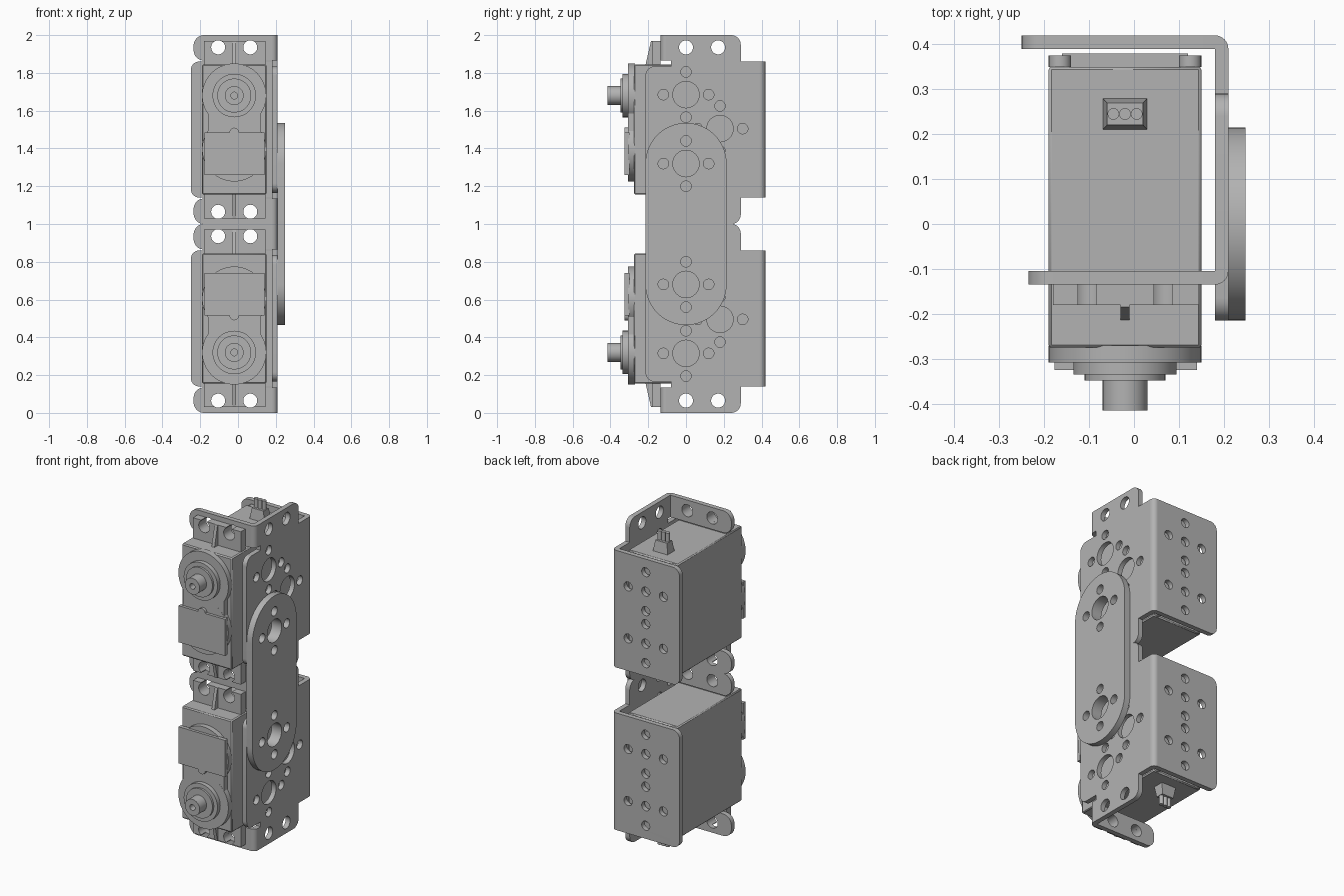
import bpy, bmesh
from math import sin, cos, pi, radians
from mathutils import Matrix, Vector

cube = bpy.data.objects.get("Cube")
if cube:
    bpy.data.objects.remove(cube, do_unlink=True)

grey = bpy.data.materials.new("grey metal")
grey.use_nodes = True
GREY = (0.45, 0.45, 0.45, 1)
grey.diffuse_color = GREY
grey.node_tree.nodes["Principled BSDF"].inputs["Base Color"].default_value = GREY

parts = []
# Each frame maps a flat (u, v) outline and its extrusion to world axes
FRAMES = {"x": ((0, 1, 0), (0, 0, 1), (1, 0, 0)),
          "y": ((1, 0, 0), (0, 0, 1), (0, -1, 0)),
          "z": ((1, 0, 0), (0, 1, 0), (0, 0, 1))}


def add_object(name, mesh):
    mesh.name = name
    mesh.materials.clear()
    mesh.materials.append(grey)
    ob = bpy.data.objects.new(name, mesh)
    bpy.context.collection.objects.link(ob)
    parts.append(ob)
    return ob


def circle(u, v, r, n=32):
    return [(u + r * cos(2 * pi * i / n), v + r * sin(2 * pi * i / n)) for i in range(n)]


def rect(u0, u1, v0, v1):
    return [(u0, v0), (u1, v0), (u1, v1), (u0, v1)]


def fillet(corners, n=8):
    """Round the right-angled corners of (u, v, radius) points."""
    out = []
    for i, (u, v, r) in enumerate(corners):
        p = Vector((u, v))
        if not r:
            out.append((u, v))
            continue
        a = (Vector(corners[i - 1][:2]) - p).normalized()
        b = (Vector(corners[(i + 1) % len(corners)][:2]) - p).normalized()
        for k in range(n + 1):
            t = pi / 2 * k / n
            q = p + (a + b) * r - (a * sin(t) + b * cos(t)) * r
            out.append((q.x, q.y))
    return out


def prism(name, axis, lo, hi, outline, holes=()):
    """Extrude an outline with holes between two positions on an axis."""
    cu = bpy.data.curves.new(name, "CURVE")
    cu.dimensions = "2D"
    cu.fill_mode = "BOTH"
    cu.extrude = (hi - lo) / 2
    for loop in [outline, *holes]:
        sp = cu.splines.new("POLY")
        sp.points.add(len(loop) - 1)
        for pt, (u, v) in zip(sp.points, loop):
            pt.co = (u, v, 0, 1)
        sp.use_cyclic_u = True
    tmp = bpy.data.objects.new("temp", cu)
    bpy.context.collection.objects.link(tmp)
    dg = bpy.context.evaluated_depsgraph_get()
    mesh = bpy.data.meshes.new_from_object(tmp.evaluated_get(dg))
    bpy.data.objects.remove(tmp, do_unlink=True)
    bpy.data.curves.remove(cu)
    turn = Matrix(FRAMES[axis]).transposed().to_4x4()
    shift = Vector(["xyz".index(axis) == i for i in range(3)]) * (lo + hi) / 2
    mesh.transform(Matrix.Translation(shift) @ turn)
    bm = bmesh.new()
    bm.from_mesh(mesh)
    bmesh.ops.remove_doubles(bm, verts=bm.verts, dist=1e-5)
    bmesh.ops.recalc_face_normals(bm, faces=bm.faces)
    bm.to_mesh(mesh)
    bm.free()
    return add_object(name, mesh)


def mirror(ob, height, name):
    """Copy a part reflected about a horizontal plane."""
    mesh = ob.data.copy()
    mesh.transform(Matrix.Translation((0, 0, 2 * height)) @ Matrix.Scale(-1, 4, (0, 0, 1)))
    mesh.flip_normals()
    new = add_object(name, mesh)
    for mod in ob.modifiers:
        new.modifiers.new(mod.name, mod.type).width = mod.width
    return new


def ring(u, v, centre_r):
    """A centre hole with four small holes around it."""
    return [circle(u, v, centre_r)] + [
        circle(u + 0.12 * a, v + 0.12 * b, 0.028, 20)
        for a, b in ((1, 0), (-1, 0), (0, 1), (0, -1))]


MID = 1.5      # middle height of the upper unit
CX = -0.02     # servo centre line
SHAFT = 1.68   # output shaft height
EAR_X = (0.065, -0.105)
EAR_Z = 1.935

# Bracket side plate
upper = [(0.39, 1.86, 0), (0.29, 1.86, 0), (0.29, 2, 0.05), (-0.105, 2, 0),
         (-0.105, 1.865, 0), (-0.08, 1.865, 0), (-0.08, 1.835, 0), (-0.215, 1.835, 0.05)]
lower = [(y, 2 * MID - z, r) for y, z, r in reversed(upper)]
holes = ring(0, 1.685, 0.07) + ring(0, 1.32, 0.07) + ring(0.18, 1.505, 0.07)
holes += [circle(y, z, 0.037) for y in (0, 0.17) for z in (EAR_Z, 2 * MID - EAR_Z)]
prism("bracket_side", "x", 0.18, 0.21, fillet(upper + lower), holes)

# Bracket back plate and its bend
prism("bracket_back", "y", 0.39, 0.42,
      fillet([(-0.25, 1.14, 0.045), (0.18, 1.14, 0), (0.18, 1.86, 0), (-0.25, 1.86, 0.045)]),
      ring(CX, 1.66, 0.028) + ring(CX, 1.34, 0.028))
bend = [(0.18 + 0.03 * sin(t * pi / 16), 0.03 * cos(t * pi / 16)) for t in range(9)]
prism("back_bend", "z", 1.14, 1.86, [(0.18, 0.39)] + [(x, 0.39 + y) for x, y in bend])

# Bracket front tabs, servo ears and ribs, repeated at the lower end
tab = prism("front_tab", "y", -0.135, -0.105,
            fillet([(-0.235, 1.865, 0.055), (0.18, 1.865, 0), (0.18, 2, 0), (-0.235, 2, 0.055)]),
            [circle(x, EAR_Z, 0.037) for x in EAR_X])
tab_bend = prism("tab_bend", "z", 1.865, 2, [(0.18, -0.105)] + [(x, -0.105 - y) for x, y in bend])

ear_top = 1.97
outline = [(-0.18, 1.84), (0.145, 1.84), (0.145, ear_top)]
for x in EAR_X:
    outline.append((x + 0.02, ear_top))
    for k in range(25):
        a = radians(57 - k * 294 / 24)
        outline.append((x + 0.037 * cos(a), EAR_Z + 0.037 * sin(a)))
    outline.append((x - 0.02, ear_top))
outline.append((-0.18, ear_top))
ear = prism("servo_ear", "y", -0.18, -0.135, outline)
rib = prism("ear_rib", "x", CX - 0.01, CX + 0.01,
            [(-0.17, 1.84), (-0.17, ear_top), (-0.185, ear_top), (-0.215, 1.84)])
for ob in (tab, tab_bend, ear, rib):
    mirror(ob, MID, "inner_" + ob.name)

# Servo case with rear cap and corner screws
body = prism("servo_body", "y", -0.275, 0.35, rect(-0.19, 0.15, 1.155, 1.845))
body.modifiers.new("bevel", "BEVEL").width = 0.006
prism("rear_cap", "y", 0.35, 0.38, rect(-0.16, 0.12, 1.22, 1.78))
for i, x in enumerate((-0.165, 0.125)):
    for j, z in enumerate((1.18, 1.82)):
        prism(f"rear_screw_{i}{j}", "y", 0.35, 0.375, circle(x, z, 0.025, 20))

# Raised gear cover with label panel
prism("gear_cover", "y", -0.308, -0.27, circle(CX, SHAFT, 0.17, 64))
prism("lower_cover", "y", -0.308, -0.27, circle(CX, 1.395, 0.17, 64))
prism("cover_bridge", "y", -0.3075, -0.27, rect(-0.16, 0.12, 1.3, 1.66))
notch = [(CX + 0.025 * cos(a), 1.485 + 0.025 * sin(a)) for a in (i * pi / 10 for i in range(11))]
prism("label_panel", "y", -0.325, -0.30,
      [(-0.177, 1.26), (0.14, 1.26), (0.14, 1.485)] + notch + [(-0.177, 1.485)])

# Output boss and hollow shaft
prism("boss_outer", "y", -0.335, -0.30, circle(CX, SHAFT, 0.115, 48))
prism("boss_inner", "y", -0.348, -0.33, circle(CX, SHAFT, 0.09, 48))
prism("output_shaft", "y", -0.415, -0.345, circle(CX, SHAFT, 0.05), [circle(CX, SHAFT, 0.018, 20)])

# Cable connector: tapered block and three wires
plug = prism("cable_plug", "z", 1.84, 1.91, rect(-0.07, 0.03, 0.21, 0.28))
for v in plug.data.vertices:
    if v.co.z > 1.9:
        v.co.x = CX + (v.co.x - CX) * 0.8
        v.co.y = 0.245 + (v.co.y - 0.245) * 0.7
for i in range(3):
    prism(f"cable_wire_{i}", "z", 1.9, 1.965, circle(CX + (i - 1) * 0.026, 0.245, 0.013, 16))

# Second unit mirrored below
for ob in list(parts):
    mirror(ob, 1, "lower_" + ob.name)

# Link plate joining both units
half = [(0.215 * cos(i * pi / 32), 0.215 * sin(i * pi / 32)) for i in range(33)]
prism("link_plate", "x", 0.21, 0.248,
      [(y, 1.32 + z) for y, z in half] + [(-y, 0.68 - z) for y, z in half],
      ring(0, 1.32, 0.07) + ring(0, 0.68, 0.07))

# Smooth the round walls, keep edges sharp
bpy.ops.object.select_all(action="DESELECT")
for ob in parts:
    ob.select_set(True)
bpy.context.view_layer.objects.active = parts[0]
bpy.ops.object.shade_smooth_by_angle(angle=radians(30))
